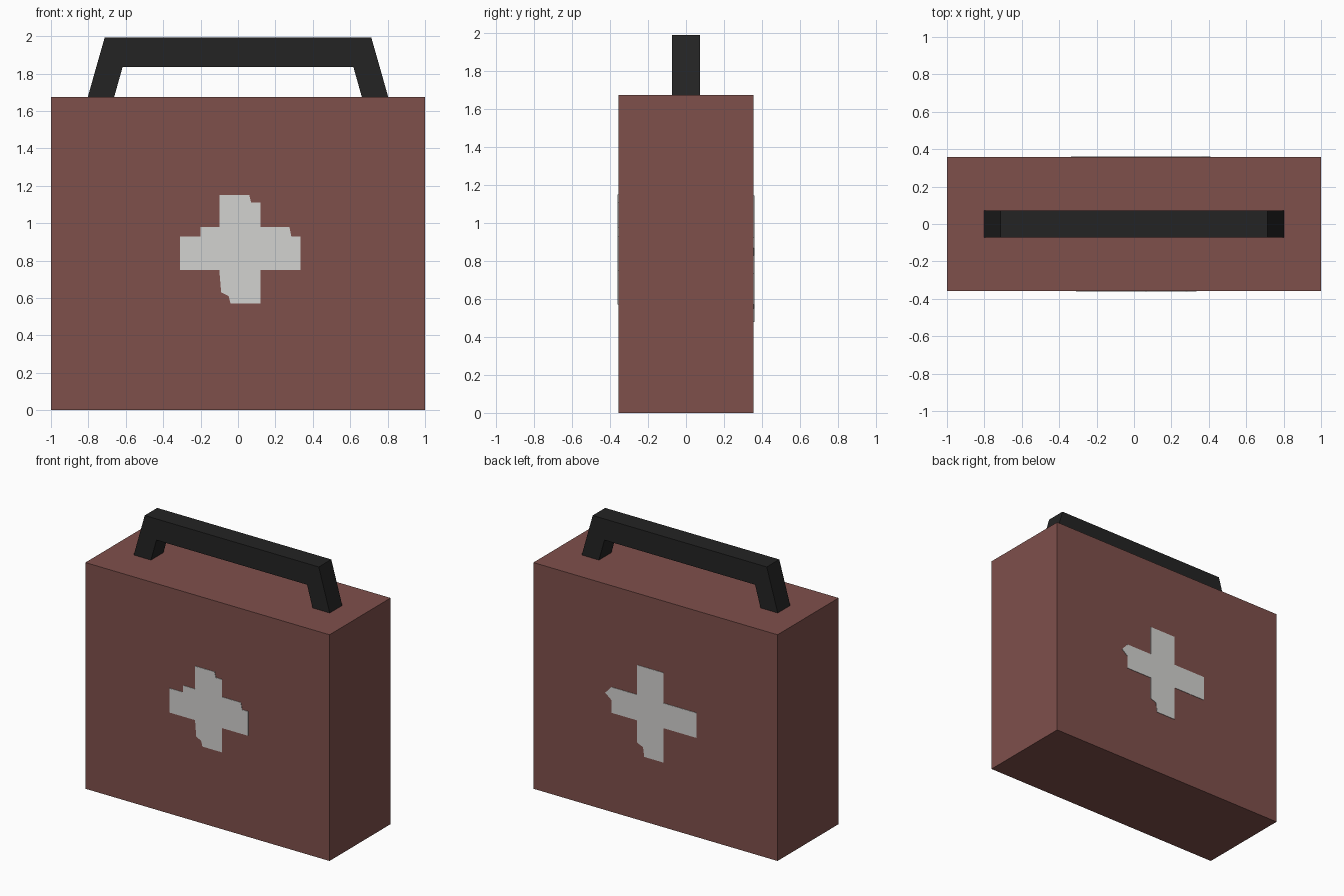
import bpy, bmesh

if "Cube" in bpy.data.objects:
    bpy.data.objects.remove(bpy.data.objects["Cube"])

W, D, H = 1.0, 0.357, 1.675   # half width, half depth, height of the case


def material(name, rgb):
    m = bpy.data.materials.new(name)
    m.diffuse_color = (*rgb, 1.0)
    m.use_nodes = True
    m.node_tree.nodes["Principled BSDF"].inputs["Base Color"].default_value = m.diffuse_color
    return m


RED = material("faded_red", (0.212, 0.080, 0.071))
BLACK = material("black", (0.017, 0.017, 0.017))
WHITE = material("off_white", (0.651, 0.644, 0.630))


def extrude_profile(name, points, y0, y1, mat):
    """Solid made from an x-z outline extruded along y."""
    bm = bmesh.new()
    face = bm.faces.new([bm.verts.new((x, y0, z)) for x, z in points])
    geom = bmesh.ops.extrude_face_region(bm, geom=[face])["geom"]
    verts = [v for v in geom if isinstance(v, bmesh.types.BMVert)]
    bmesh.ops.translate(bm, verts=verts, vec=(0, y1 - y0, 0))
    bmesh.ops.recalc_face_normals(bm, faces=bm.faces)
    me = bpy.data.meshes.new(name)
    bm.to_mesh(me)
    bm.free()
    me.materials.append(mat)
    ob = bpy.data.objects.new(name, me)
    bpy.context.collection.objects.link(ob)
    return ob


# Case body
extrude_profile("case", [(-W, 0), (W, 0), (W, H), (-W, H)], -D, D, RED)

# Carry handle with slanted legs
extrude_profile("handle", [
    (-0.803, H), (-0.713, 1.992), (0.713, 1.992), (0.803, H),
    (0.662, H), (0.617, 1.835), (-0.617, 1.835), (-0.662, H)],
    -0.073, 0.073, BLACK)

# Worn painted cross on the front
front_cross = [
    (-0.10, 1.15), (0.06, 1.15), (0.07, 1.11), (0.12, 1.11), (0.12, 0.98),
    (0.275, 0.98), (0.285, 0.93), (0.335, 0.93), (0.335, 0.75), (0.12, 0.75),
    (0.12, 0.57), (-0.04, 0.57), (-0.05, 0.61), (-0.09, 0.63), (-0.10, 0.75),
    (-0.31, 0.75), (-0.31, 0.93), (-0.20, 0.93), (-0.20, 0.98), (-0.10, 0.98)]
extrude_profile("front_cross", front_cross, -D - 0.003, -D + 0.001, WHITE)

# Worn painted cross on the back (outline as seen from behind, so x is flipped)
back_cross = [
    (-0.148, 1.145), (0.066, 1.145), (0.066, 0.92), (0.337, 0.92),
    (0.337, 0.735), (0.066, 0.735), (0.066, 0.48), (-0.09, 0.48),
    (-0.10, 0.55), (-0.148, 0.57), (-0.148, 0.735), (-0.36, 0.735),
    (-0.36, 0.83), (-0.41, 0.87), (-0.36, 0.925), (-0.148, 0.925)]
extrude_profile("back_cross", [(-x, z) for x, z in back_cross],
                D - 0.001, D + 0.003, WHITE)
